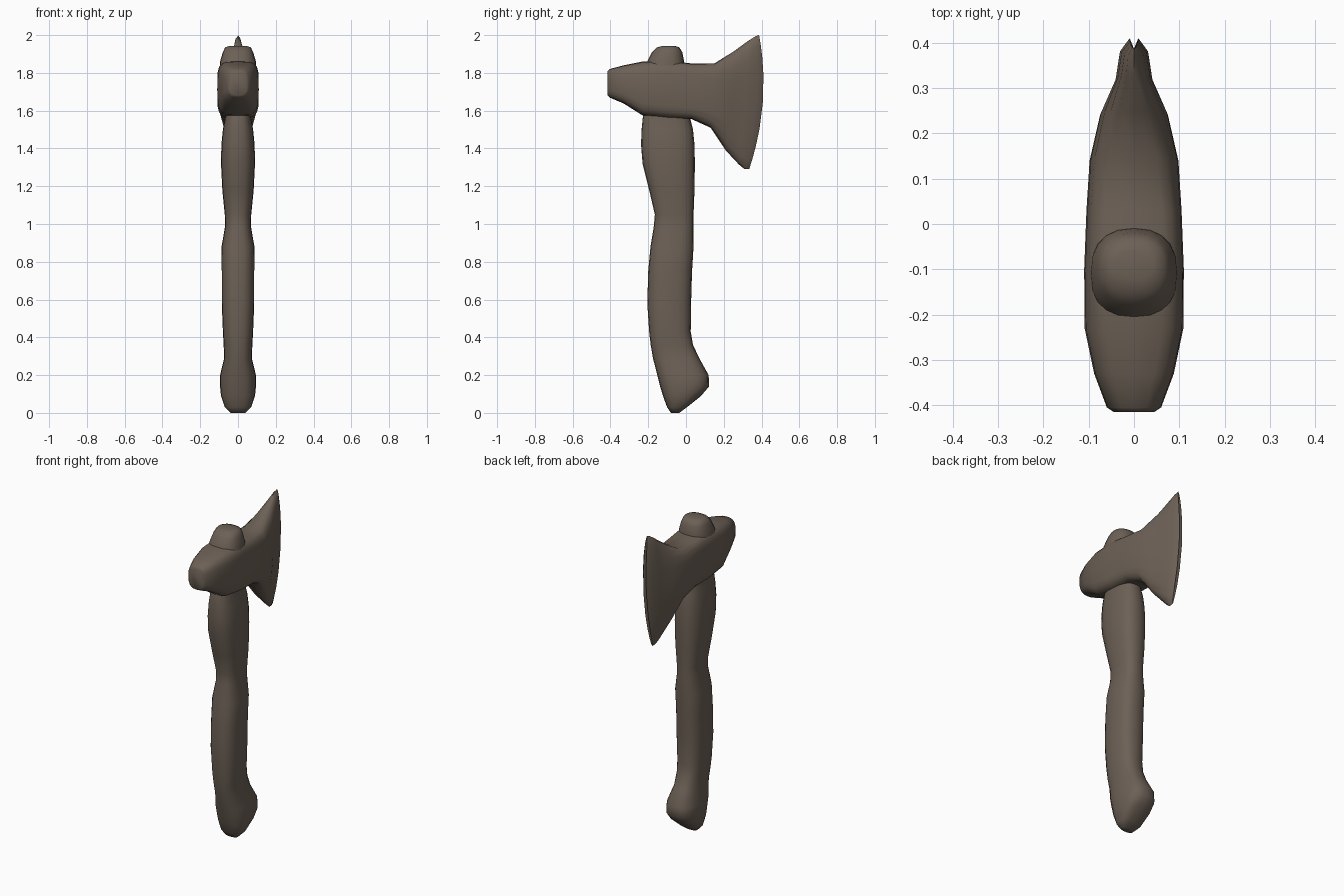
import bpy, bmesh, math

mat = bpy.data.materials.new("dark brown")
mat.diffuse_color = (0.15, 0.118, 0.092, 1)
SEG = 20


def super_ring(n):
    """Unit superellipse points (u, v), exponent n."""
    pts = []
    for i in range(SEG):
        a = 2 * math.pi * i / SEG
        c, s = math.cos(a), math.sin(a)
        pts.append((math.copysign(abs(c) ** (2 / n), c),
                    math.copysign(abs(s) ** (2 / n), s)))
    return pts


def loft(name, rings, angle):
    """Skin a list of closed rings, cap both ends, shade smooth."""
    bm = bmesh.new()
    rows = [[bm.verts.new(p) for p in r] for r in rings]
    for a, b in zip(rows, rows[1:]):
        for i in range(SEG):
            j = (i + 1) % SEG
            bm.faces.new((a[i], a[j], b[j], b[i]))
    bm.faces.new(rows[0])
    bm.faces.new(rows[-1])
    bmesh.ops.recalc_face_normals(bm, faces=bm.faces)
    me = bpy.data.meshes.new(name)
    bm.to_mesh(me)
    bm.free()
    me.materials.append(mat)
    ob = bpy.data.objects.new(name, me)
    bpy.context.collection.objects.link(ob)
    bpy.ops.object.select_all(action='DESELECT')
    ob.select_set(True)
    bpy.context.view_layer.objects.active = ob
    bpy.ops.object.shade_smooth_by_angle(angle=math.radians(angle))


def upright(sections, n):
    """Horizontal rings from (z, y back, y front, half width)."""
    return [[(hx * u, (y0 + y1) / 2 + (y1 - y0) / 2 * v, z)
             for u, v in super_ring(n)] for z, y0, y1, hx in sections]


# Curved handle with a flared foot
handle = [
    (0.0, -0.08, -0.035, 0.04), (0.03, -0.10, 0.005, 0.07),
    (0.09, -0.122, 0.08, 0.09), (0.14, -0.137, 0.122, 0.095),
    (0.20, -0.152, 0.12, 0.095), (0.29, -0.175, 0.07, 0.073),
    (0.36, -0.187, 0.037, 0.076), (0.43, -0.195, 0.025, 0.08),
    (0.58, -0.205, 0.027, 0.086), (0.75, -0.20, 0.032, 0.086),
    (0.88, -0.188, 0.04, 0.087), (0.99, -0.17, 0.04, 0.068),
    (1.05, -0.165, 0.04, 0.07), (1.18, -0.195, 0.045, 0.083),
    (1.32, -0.23, 0.047, 0.09), (1.42, -0.238, 0.045, 0.088),
    (1.50, -0.235, 0.037, 0.08), (1.57, -0.228, 0.02, 0.068),
    (1.65, -0.20, 0.01, 0.068)]
loft("handle", upright(handle, 2.6), 60)

# Rounded end of the handle showing above the head
knob = [(1.78, -0.23, -0.005, 0.10), (1.86, -0.205, -0.01, 0.095),
        (1.91, -0.18, -0.02, 0.08), (1.935, -0.155, -0.035, 0.068),
        (1.943, -0.12, -0.06, 0.045)]
loft("handle_top", upright(knob, 2.4), 60)

# Axe head: y at top, middle and bottom, z top, z bottom, half width, exponent
head = [
    (-0.415, -0.415, -0.415, 1.81, 1.68, 0.045, 3),
    (-0.405, -0.405, -0.405, 1.82, 1.67, 0.06, 3),
    (-0.33, -0.33, -0.33, 1.84, 1.638, 0.088, 3.5),
    (-0.23, -0.23, -0.23, 1.86, 1.575, 0.109, 4),
    (-0.10, -0.10, -0.10, 1.865, 1.56, 0.11, 4.5),
    (0.03, 0.03, 0.03, 1.85, 1.555, 0.105, 4.5),
    (0.15, 0.14, 0.13, 1.85, 1.51, 0.098, 3.5),
    (0.25, 0.24, 0.21, 1.912, 1.39, 0.075, 2.8),
    (0.33, 0.31, 0.28, 1.97, 1.315, 0.042, 2.6),
    (0.37, 0.375, 0.31, 1.995, 1.29, 0.032, 2.6),
    (0.387, 0.407, 0.335, 2.0, 1.292, 0.01, 2.6)]
rings = []
for yt, ym, yb, zt, zb, hx, n in head:
    rings.append([(hx * u,
                   ym + (yt - yb) / 2 * v + ((yt + yb) / 2 - ym) * v * v,
                   (zt + zb) / 2 + (zt - zb) / 2 * v)
                  for u, v in super_ring(n)])
loft("axe_head", rings, 50)
